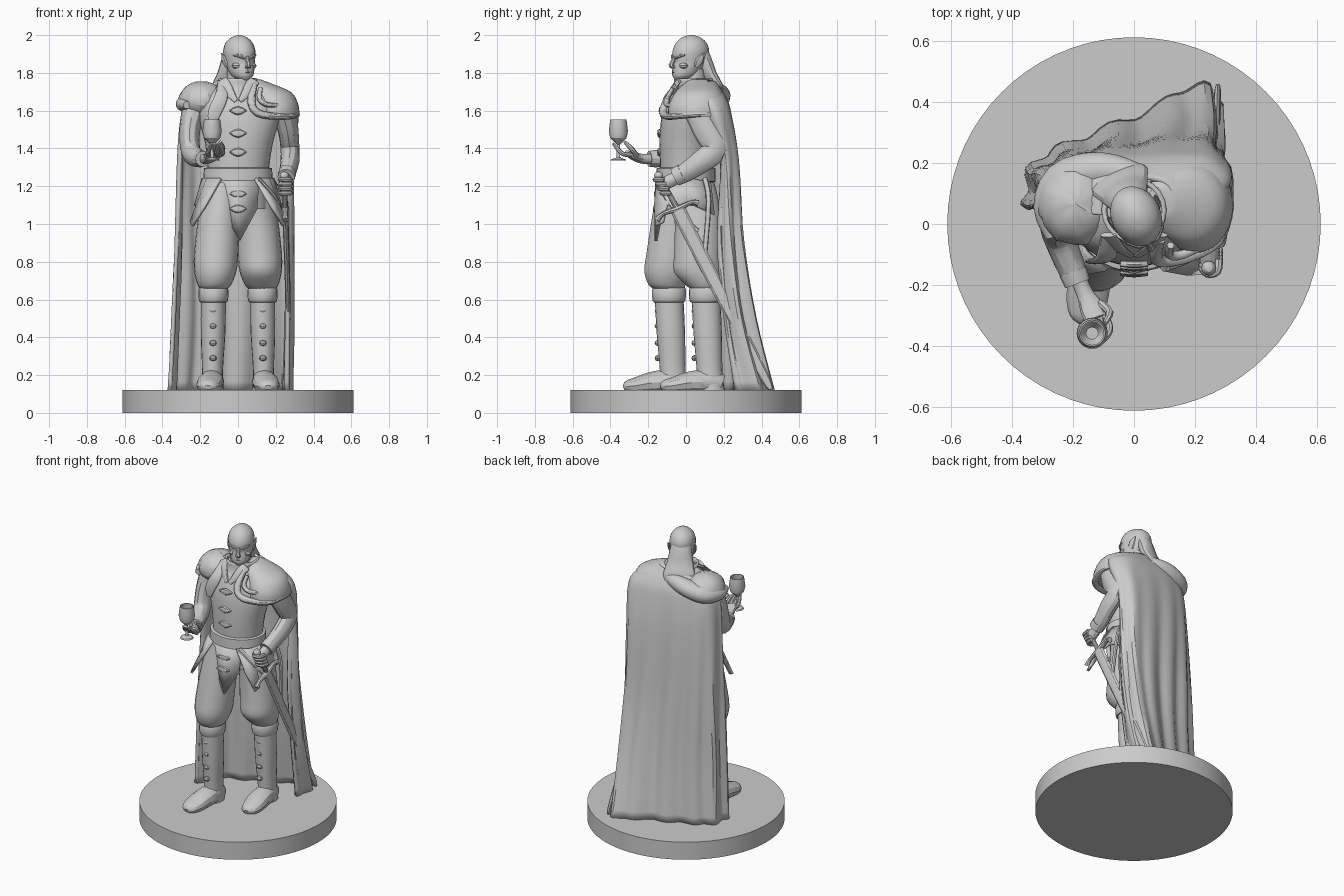
import bpy, bmesh, math, random
from mathutils import Vector, Matrix

random.seed(4)


def make(name, verts, faces, thick=0, mat=None):
    me = bpy.data.meshes.new(name)
    me.from_pydata([tuple(v) for v in verts], [], faces)
    bm = bmesh.new()
    bm.from_mesh(me)
    bmesh.ops.recalc_face_normals(bm, faces=bm.faces)
    bm.to_mesh(me)
    bm.free()
    ob = bpy.data.objects.new(name, me)
    bpy.context.collection.objects.link(ob)
    if mat:
        me.transform(mat)
    if thick:
        m = ob.modifiers.new("thickness", 'SOLIDIFY')
        m.thickness, m.offset = thick, 0
    return ob


def spline(rows, steps):
    """Catmull-Rom through tuples of any length."""
    out, n = [], len(rows)
    for i in range(n - 1):
        a, b, c, d = rows[max(i - 1, 0)], rows[i], rows[i + 1], rows[min(i + 2, n - 1)]
        for s in range(steps):
            t = s / steps
            out.append(tuple(q + .5 * t * (r - p + t * (2*p - 5*q + 4*r - w + t * (3*(q - r) + w - p)))
                             for p, q, r, w in zip(a, b, c, d)))
    return out + [tuple(rows[-1])]


def skin(name, rings, n, cap=True, **kw):
    """Skin rings given as (centre, u axis, v axis)."""
    verts = [c + u * math.cos(math.tau * k / n) + v * math.sin(math.tau * k / n)
             for c, u, v in rings for k in range(n)]
    faces = [(i*n + k, i*n + (k+1) % n, (i+1)*n + (k+1) % n, (i+1)*n + k)
             for i in range(len(rings) - 1) for k in range(n)]
    if cap:
        faces += [tuple(range(n)), tuple(range(len(verts) - n, len(verts)))]
    return make(name, verts, faces, **kw)


def loft(name, rows, n=20, steps=3, **kw):
    """Horizontal ellipses: x, y, z, rx, ry."""
    return skin(name, [(Vector(r[:3]), Vector((r[3], 0, 0)), Vector((0, r[4], 0)))
                       for r in spline(rows, steps)], n, **kw)


def tube(name, rows, hint=(1, 0, 0), n=12, steps=3, **kw):
    """Ellipses across a path: x, y, z, side radius, radius along hint."""
    p = spline(rows, steps)
    rings = []
    for i, r in enumerate(p):
        t = (Vector(p[min(i+1, len(p)-1)][:3]) - Vector(p[max(i-1, 0)][:3])).normalized()
        h = Vector(hint)
        v = (h - t * h.dot(t)).normalized()
        rings.append((Vector(r[:3]), v.cross(t) * r[3], v * r[4]))
    return skin(name, rings, n, **kw)


def blob(name, c, r, lump=0, mat=None, seg=20):
    bm = bmesh.new()
    bmesh.ops.create_uvsphere(bm, u_segments=seg, v_segments=seg // 2, radius=1)
    for v in bm.verts:
        k = 1 + random.uniform(-lump, lump)
        v.co = Vector([c[i] + v.co[i] * r[i] * k for i in range(3)])
    me = bpy.data.meshes.new(name)
    bm.to_mesh(me)
    bm.free()
    if mat:
        me.transform(mat)
    ob = bpy.data.objects.new(name, me)
    bpy.context.collection.objects.link(ob)
    return ob


# Round base
loft("base", [(0, 0, 0, .612, .612), (0, 0, .12, .612, .612)], 72, 1)

# Legs: boots, cuffs, buttons and baggy trousers
for s, y in ((-1, -.09), (1, .105)):
    loft("boot_shaft", [(s*.135, y+.025, .12, .06, .075), (s*.135, y+.02, .22, .055, .068),
                        (s*.132, y+.01, .42, .065, .075), (s*.13, y, .62, .066, .076)])
    tube("boot_foot", [(s*.132, y+.085, .15, .05, .045), (s*.135, y+.03, .165, .065, .06),
                       (s*.145, y-.08, .16, .06, .07), (s*.155, y-.17, .145, .045, .066),
                       (s*.158, y-.22, .14, .032, .048), (s*.16, y-.24, .135, .012, .02)])
    loft("boot_cuff", [(s*.13, y, .585, .066, .076), (s*.13, y, .595, .077, .087),
                       (s*.13, y, .65, .08, .09), (s*.13, y, .67, .07, .08)], steps=2)
    for z in (.29, .37, .46, .54):
        blob("boot_button", (s*.132, y-.06, z), (.02, .016, .016), seg=8)
    loft("trouser_leg", [(s*.08, y*.3, 1.22, .09, .12), (s*.1, y*.6, 1.05, .108, .125),
                         (s*.115, y*.75-.015, .85, .117, .127), (s*.12, y*.8-.02, .75, .112, .13),
                         (s*.125, y-.01, .68, .09, .1), (s*.13, y, .655, .07, .08)], 22)

# Tunic, belt and collar
loft("tunic", [(0, 0, 1.08, .16, .13), (0, 0, 1.25, .16, .135), (.005, 0, 1.42, .178, .14),
               (.005, .015, 1.56, .215, .146), (0, .03, 1.66, .22, .13), (0, .04, 1.72, .13, .1),
               (0, .04, 1.76, .07, .07)], 28)
loft("belt", [(0, 0, 1.22, .16, .14), (0, 0, 1.225, .185, .157), (0, 0, 1.295, .18, .155),
              (0, 0, 1.3, .16, .14)], 32, 1)
loft("collar", [(0, .04, 1.67, .11, .125), (0, .04, 1.72, .092, .1), (0, .045, 1.77, .1, .1)],
     cap=False, thick=.014)
for s in (-1, 1):
    tube("collar_lapel", [(s*.085, -.035, 1.76, .03, .01), (s*.055, -.075, 1.71, .03, .01),
                          (s*.01, -.105, 1.65, .012, .008)], (0, -1, 0))
for z, y in ((1.6, -.13), (1.48, -.138), (1.38, -.138), (1.16, -.155), (1.08, -.16)):
    tube("toggle", [(-.045, y, z, .003, .01), (0, y-.003, z, .024, .012), (.045, y, z, .003, .01)],
         (0, -1, 0), 8)

# Pointed tunic skirts
make("front_flap", [(-.11, -.13, 1.23), (0, -.155, 1.23), (.11, -.13, 1.23), (-.085, -.135, 1.08),
                    (.005, -.16, 1.08), (.1, -.125, 1.08), (.01, -.16, .91)],
     [(0, 1, 4, 3), (1, 2, 5, 4), (3, 4, 6), (4, 5, 6)], .016)
for s in (-1, 1):
    make("side_flap", [(s*.09, -.15, 1.24), (s*.16, -.09, 1.24), (s*.185, .02, 1.24),
                       (s*.17, -.165, 1.1), (s*.215, -.1, 1.1), (s*.225, .04, 1.1),
                       (s*.24, -.16, .99), (s*.25, -.12, 1.01), (s*.165, .13, 1.22), (s*.2, .15, 1.05)],
         [(0, 1, 4, 3), (1, 2, 5, 4), (3, 4, 7, 6), (2, 8, 9, 5)], .016)

# Cape: key hem lines from one front edge round the back to the other
zs = (1.75, 1.67, 1.58, 1.35, .9, .5, .115)
keys = [(.09, .02, .12, .08, .1, .13, .02, .15, -.07, .14, -.1, .09, -.1, .03),
        (.22, .06, .27, .12, .2, .19, .03, .2, -.13, .18, -.22, .13, -.25, .04),
        (.27, .1, .31, .16, .23, .225, .03, .225, -.15, .2, -.26, .15, -.29, .05),
        (.25, .19, .285, .21, .22, .265, .03, .25, -.16, .22, -.28, .16, -.31, .06),
        (.25, .17, .28, .23, .22, .295, .03, .27, -.17, .23, -.3, .17, -.315, .05),
        (.25, .2, .28, .28, .22, .36, .03, .305, -.17, .245, -.315, .17, -.33, .05),
        (.25, .26, .275, .38, .21, .45, .03, .355, -.18, .27, -.325, .19, -.35, .06)]
rows = spline([(z,) + k for z, k in zip(zs, keys)], 5)
verts = []
for r in rows:
    amp = .013 * min(1, max(0, (1.65 - r[0]) / .9))
    line = spline([r[i:i+2] for i in range(1, 15, 2)], 8)
    for j, (x, y) in enumerate(line):
        d = Vector((x, y - .02)).normalized() * amp * math.sin(j * .95 + .8 * math.sin(r[0] * 3))
        verts.append((x + d.x, y + d.y, r[0]))
w = len(line)
make("cape", verts, [(i*w + j, i*w + j+1, (i+1)*w + j+1, (i+1)*w + j)
                     for i in range(len(rows) - 1) for j in range(w - 1)], .022)

# Fur shoulder, draped mantle and its rolled hem
blob("fur_shoulder", (-.19, .065, 1.655), (.125, .135, .1), .03, seg=24)
tube("fur_roll", [(-.27, -.045, 1.63, .02, .02), (-.285, .05, 1.635, .045, .04), (-.24, .14, 1.645, .06, .055),
                  (-.14, .175, 1.675, .06, .055), (-.04, .17, 1.7, .05, .045), (.06, .14, 1.72, .03, .03)],
     (0, 0, 1), 16)
tube("cape_edge", [(-.085, -.04, 1.74, .025, .012), (-.09, -.105, 1.67, .035, .012),
                   (-.125, -.122, 1.59, .035, .01), (-.135, -.12, 1.53, .02, .008)], (0, -1, 0))
loft("mantle", [(.2, .06, 1.57, .125, .155), (.195, .06, 1.63, .125, .152), (.165, .065, 1.695, .12, .125),
                (.11, .07, 1.735, .09, .09), (.08, .07, 1.765, .04, .05)], 28)
tube("mantle_hem", [(.085, -.05, 1.735, .018, .015), (.07, -.105, 1.65, .022, .018), (.1, -.12, 1.59, .022, .02),
                    (.19, -.1, 1.57, .022, .018), (.275, -.05, 1.57, .02, .016), (.31, .06, 1.58, .018, .014),
                    (.3, .14, 1.58, .01, .01)], (0, 0, 1))
tube("mantle_curl", [(.12, -.07, 1.72, .012, .012), (.115, -.1, 1.66, .015, .013), (.16, -.1, 1.63, .015, .013),
                     (.25, -.06, 1.63, .01, .01)], (0, 0, 1))

# Arms with cuffs
tube("sword_arm", [(.235, .05, 1.63, .075, .07), (.265, .11, 1.5, .075, .055), (.275, .155, 1.4, .068, .05),
                   (.275, .08, 1.33, .06, .05), (.262, 0, 1.275, .052, .045), (.255, -.05, 1.25, .045, .042)])
tube("sword_wrist", [(.255, -.03, 1.255, .03, .03), (.25, -.09, 1.225, .035, .032), (.25, -.14, 1.2, .03, .035)])
tube("goblet_arm", [(-.225, .04, 1.63, .075, .07), (-.255, .01, 1.5, .068, .055), (-.25, -.03, 1.385, .062, .052),
                    (-.215, -.12, 1.35, .05, .048), (-.185, -.19, 1.345, .038, .04)])
tube("goblet_wrist", [(-.19, -.16, 1.345, .028, .028), (-.16, -.23, 1.345, .026, .028),
                      (-.135, -.28, 1.36, .022, .042), (-.12, -.31, 1.375, .015, .038)])
tube("goblet_cuff", [(-.2, -.155, 1.346, .047, .047), (-.185, -.195, 1.345, .042, .043)], steps=1)
tube("sword_cuff", [(.26, -.02, 1.267, .052, .048), (.255, -.06, 1.247, .048, .046)], steps=1)

# Fingers
for k in range(4):
    z, y = 1.235 - .024*k, -.135 + .012*k
    tube("grip_finger", [(.278, y+.02, z, .014, .012), (.272, y-.02, z, .014, .013),
                         (.24, y-.028, z, .013, .012), (.217, y-.005, z, .01, .01)], (0, 0, 1), 8)
    x = -.16 + .026*k
    tube("cup_finger", [(-.145 + .014*k, -.285, 1.365, .013, .012), (x, -.33, 1.37, .012, .012),
                        (x*.9-.01, -.36, 1.395, .011, .011), (-.14 + .012*k, -.385, 1.425, .007, .008)], n=8)
tube("cup_thumb", [(-.11, -.26, 1.36, .014, .014), (-.08, -.29, 1.4, .013, .013),
                   (-.095, -.325, 1.435, .008, .009)], n=8)

# Goblet
gx, gy = -.137, -.358
loft("goblet", [(gx, gy, z, r, r) for z, r in
                ((1.335, .042), (1.342, .038), (1.352, .01), (1.42, .008), (1.432, .02), (1.455, .043),
                 (1.49, .051), (1.552, .043), (1.552, .038), (1.49, .044), (1.45, .02))], 24, 1)

# Sword: scabbard, guard, grip and hanger strap
tube("scabbard", [(.25, -.045, 1.08, .04, .016), (.265, .2, .6, .035, .014), (.273, .41, .2, .026, .012),
                  (.275, .45, .125, .01, .008)], n=8)
tube("crossguard", [(.25, -.155, 1.02, .018, .018), (.25, -.12, 1.055, .011, .013), (.25, -.045, 1.08, .016, .02),
                    (.25, .03, 1.115, .011, .013), (.25, .065, 1.11, .018, .018)], n=8)
tube("grip", [(.25, -.045, 1.08, .014, .014), (.245, -.145, 1.26, .014, .014)], n=10)
blob("pommel", (.245, -.145, 1.255), (.024, .024, .024), seg=12)
tube("hanger_strap", [(.11, -.14, 1.24, .016, .01), (.2, -.1, 1.14, .016, .01), (.24, -.02, 1.04, .016, .01),
                      (.25, .06, .96, .016, .01)], n=8)
tube("rear_strap", [(.18, .1, 1.24, .014, .01), (.235, .12, 1.12, .014, .01), (.258, .1, .85, .014, .01)], n=8)

# Head, turned towards the sword side
H = Matrix.Translation((.005, .03, 0)) @ Matrix.Rotation(math.radians(25), 4, 'Z') @ Matrix.Translation((0, -.03, 0))
loft("neck", [(0, .045, 1.68, .06, .065), (0, .04, 1.82, .058, .062)], steps=1, mat=H)
loft("head", [(0, -.03, 1.765, .028, .035), (0, -.012, 1.785, .055, .067), (0, .006, 1.825, .07, .083),
              (0, .018, 1.855, .076, .09), (0, .022, 1.885, .08, .098), (0, .026, 1.92, .081, .1),
              (0, .028, 1.96, .068, .083), (0, .028, 1.988, .038, .05), (0, .028, 2.0, .008, .012)], 24, mat=H)
tube("nose", [(0, -.07, 1.885, .009, .01), (0, -.084, 1.855, .012, .012), (0, -.09, 1.838, .013, .016),
              (0, -.07, 1.828, .008, .012)], n=8, mat=H)
tube("mouth", [(-.026, -.064, 1.803, .004, .004), (0, -.077, 1.806, .007, .007), (.026, -.064, 1.803, .004, .004)],
     (0, -1, 0), 8, mat=H)
blob("chin", (0, -.058, 1.778), (.024, .014, .018), mat=H, seg=12)
for s in (-1, 1):
    tube("brow", [(s*.01, -.07, 1.878, .008, .008), (s*.035, -.066, 1.888, .01, .009),
                  (s*.064, -.04, 1.895, .006, .006)], (0, -1, 0), 8, mat=H)
    blob("cheekbone", (s*.042, -.035, 1.838), (.028, .026, .02), mat=H, seg=12)
    tube("ear", [(s*.07, .025, 1.83, .012, .009), (s*.08, .035, 1.86, .022, .01),
                 (s*.084, .05, 1.885, .014, .007), (s*.086, .062, 1.905, .002, .003)], n=8, mat=H)
tube("back_hair", [(0, .07, 1.92, .045, .06), (0, .095, 1.86, .045, .072), (0, .12, 1.79, .042, .085),
                   (0, .155, 1.73, .035, .1), (0, .18, 1.69, .012, .08)], n=16, mat=H)

bpy.ops.object.select_all(action='SELECT')
bpy.context.view_layer.objects.active = bpy.data.objects["base"]
bpy.ops.object.shade_smooth_by_angle(angle=math.radians(30))
